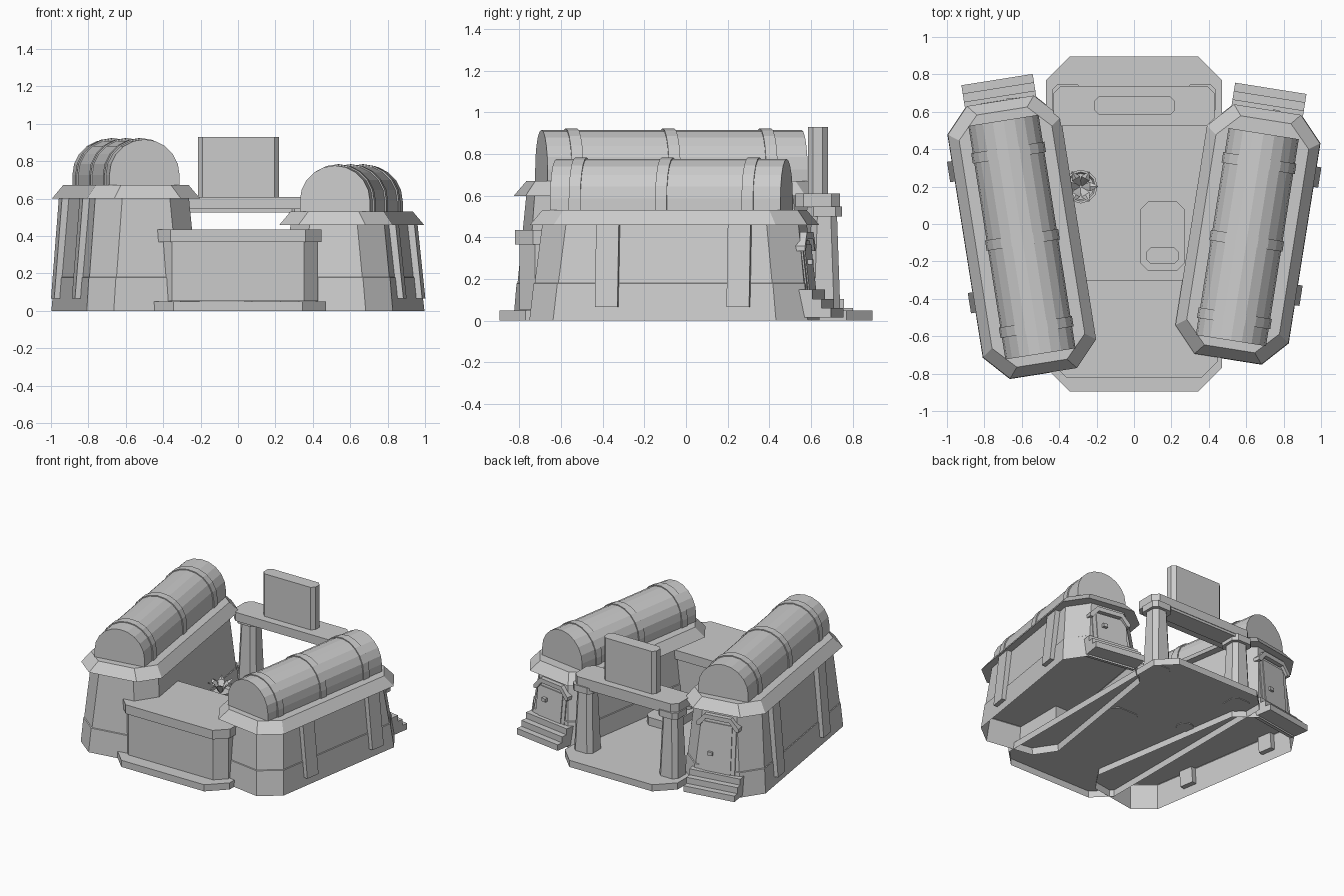
import bpy, bmesh
from math import radians, sin, cos, pi
from mathutils import Matrix

cube = bpy.data.objects.get("Cube")
if cube:
    bpy.data.objects.remove(cube, do_unlink=True)

grey = bpy.data.materials.new("plain_grey")
grey.use_nodes = True
colour = (0.6, 0.6, 0.6, 1)
grey.diffuse_color = colour
grey.node_tree.nodes["Principled BSDF"].inputs["Base Color"].default_value = colour


def loft(name, rings, place=Matrix(), caps=(True, True)):
    """Skin a stack of matching closed rings."""
    bm = bmesh.new()
    rows = [[bm.verts.new(p) for p in ring] for ring in rings]
    n = len(rows[0])
    for a, b in zip(rows, rows[1:]):
        for i in range(n):
            j = (i + 1) % n
            bm.faces.new((a[i], a[j], b[j], b[i]))
    if caps[0]:
        bm.faces.new(rows[0][::-1])
    if caps[1]:
        bm.faces.new(rows[-1])
    bmesh.ops.recalc_face_normals(bm, faces=bm.faces)
    mesh = bpy.data.meshes.new(name)
    bm.to_mesh(mesh)
    bm.free()
    mesh.materials.append(grey)
    obj = bpy.data.objects.new(name, mesh)
    bpy.context.collection.objects.link(obj)
    obj.matrix_world = place
    return obj


def octagon(hx, hy, cx, cy, z, x=0, y=0):
    """Rectangle with cut corners at height z."""
    pts = [(hx - cx, -hy), (hx, cy - hy), (hx, hy - cy), (hx - cx, hy),
           (cx - hx, hy), (-hx, hy - cy), (-hx, cy - hy), (cx - hx, -hy)]
    return [(x + px, y + py, z) for px, py in pts]


def slab(name, hx, hy, cut, z0, z1, x=0, y=0, caps=(True, True)):
    return loft(name, [octagon(hx, hy, cut, cut, z, x, y) for z in (z0, z1)], caps=caps)


def box(name, x0, x1, y0, y1, z0, z1, place=Matrix()):
    ring = [(x0, y0), (x1, y0), (x1, y1), (x0, y1)]
    return loft(name, [[(x, y, z) for x, y in ring] for z in (z0, z1)], place)


def arch(r, z, rise, y):
    """Vertical-sided round arch in the xz plane."""
    arc = [(r * cos(pi * i / 10), y, z + rise - r + r * sin(pi * i / 10)) for i in range(11)]
    return [(r, y, z)] + arc + [(-r, y, z)]


def building(label, x, y, side, half, eave, brace, barrel, band):
    """Long hut with sloping walls and a barrel roof; side is its outer x direction.
    brace, barrel and band are (centre, half spacing) pairs along the hut."""
    place = Matrix.Translation((x, y, 0)) @ Matrix.Rotation(radians(-9 * side), 4, 'Z')
    wide, slope, top = 0.306, 0.052, eave + 0.072

    def wall(z, extra=0):
        inset = slope * z / eave - extra
        return octagon(wide - inset, half - inset, 0.125, 0.135, z)

    # Walls with a slightly thicker hollow base course under a raised floor
    loft(label + "_walls", [wall(0.18), wall(eave + 0.01)], place, (True, True))
    loft(label + "_base_course", [wall(0, 0.002), wall(0.178, 0.004), wall(0.182)],
         place, (False, False))

    # Sloping eave
    loft(label + "_eave", [octagon(wide, half, 0.125, 0.135, eave),
                           octagon(wide - 0.055, half - 0.055, 0.115, 0.12, top)], place)

    # Barrel roof and its bands
    loft(label + "_barrel_roof", [arch(0.19, top, 0.245, barrel[0] + k * barrel[1])
                                  for k in (-1, 1)], place)
    for k in (-1, 0, 1):
        mid = band[0] + k * band[1]
        loft(label + "_roof_band", [arch(0.198, top, 0.252, mid + d) for d in (-0.028, 0.028)], place)

    # Leaning braces on the outer wall, running through it
    for k in (-1, 1):
        rings = []
        for z, outer in ((0.065, 0.333), (eave + 0.01, 0.29)):
            inner = wide - slope * z / eave - 0.035
            rings.append([(side * px, brace[0] + k * brace[1] + py, z) for px, py in
                          ((inner, -0.055), (outer, -0.055), (outer, 0.055), (inner, 0.055))])
        loft(label + "_brace", rings, place)

    # Back door lying on the sloping wall
    def door(name, w, z0, z1, thick):
        rings = []
        for z in (z0, z1):
            face = half - slope * z / eave
            rings.append([(-w, face - 0.02, z), (w, face - 0.02, z),
                          (w, face + thick, z), (-w, face + thick, z)])
        loft(label + name, rings, place)

    head = eave - 0.055
    door("_door_frame", 0.135, 0.14, head - 0.02, 0.008)
    door("_door", 0.105, 0.14, head - 0.04, 0.014)
    box(label + "_door_knob", 0.03, 0.065, half - 0.04, half + 0.006, 0.27, 0.295, place)

    # Hood over the door
    hood = [(-0.16, head - 0.07), (-0.16, head - 0.045), (-0.1, head + 0.02), (0.1, head + 0.02),
            (0.16, head - 0.045), (0.16, head - 0.07), (0.135, head - 0.07),
            (0.09, head - 0.012), (-0.09, head - 0.012), (-0.135, head - 0.07)]
    loft(label + "_door_hood", [[(px, v, pz) for px, pz in hood]
                                for v in (half - 0.08, half - 0.015)], place)

    # Entrance steps
    for i in range(3):
        box(label + "_step", -0.193, 0.193, half - 0.04, half + 0.115 - 0.045 * i,
            0.015 + 0.045 * i, 0.06 + 0.045 * i, place)


building("tall_hut", -0.599, -0.07, -1, 0.7375, 0.6, (0.05, 0.355), (0, 0.632), (-0.015, 0.472))
building("low_hut", 0.608, -0.055, 1, 0.675, 0.46, (0.04, 0.32), (-0.015, 0.56), (-0.035, 0.42))

# Ground platform, open underneath
slab("platform", 0.47, 0.895, 0.125, 0, 0.05, caps=(False, True))


# Front counter
def counter_ring(hx, front, back, cut, z):
    return [(cut - hx, front, z), (hx - cut, front, z), (hx, front + cut, z),
            (hx, back, z), (-hx, back, z), (-hx, front + cut, z)]


loft("counter_body", [counter_ring(0.427, -0.8, -0.32, 0.075, z) for z in (0.052, 0.37)])
loft("counter_top", [counter_ring(0.447, -0.82, -0.3, 0.085, z) for z in (0.367, 0.435)])

# Rear gateway
for s in (-1, 1):
    loft("gate_pillar", [octagon(h, h, 0.03, 0.03, z, s * 0.355, 0.663)
                         for h, z in ((0.078, 0.045), (0.062, 0.51))])
    slab("pillar_capital", 0.083, 0.083, 0.03, 0.5, 0.548, s * 0.355, 0.665)
box("gate_lintel", -0.36, 0.36, 0.595, 0.735, 0.527, 0.55)
slab("gate_beam", 0.43, 0.107, 0.04, 0.545, 0.61, 0, 0.632)
slab("sign_board", 0.217, 0.048, 0.025, 0.6, 0.93, 0.003, 0.633)

# Bed with pillow
slab("bed", 0.117, 0.185, 0.04, 0.045, 0.11, 0.152, -0.065)
slab("pillow", 0.087, 0.045, 0.025, 0.105, 0.13, 0.152, -0.17)

# Potted plant
pot = Matrix.Translation((-0.285, 0.2, 0))
loft("plant_pot", [[(r * cos(pi * i / 6), r * sin(pi * i / 6), z) for i in range(12)]
                   for r, z in ((0.06, 0.045), (0.09, 0.18), (0.078, 0.18), (0.07, 0.16))], pot)
for i in range(6):
    turn = pot @ Matrix.Rotation(i * pi / 3, 4, 'Z')
    loft("plant_leaf", [[(0.0, 0.006, 0.15), (0.0, -0.006, 0.15), (0.01, 0, 0.16)],
                        [(0.05, 0.025, 0.225), (0.05, -0.025, 0.225), (0.05, 0, 0.235)],
                        [(0.093, 0.002, 0.245), (0.093, -0.002, 0.245), (0.093, 0, 0.25)]], turn)
